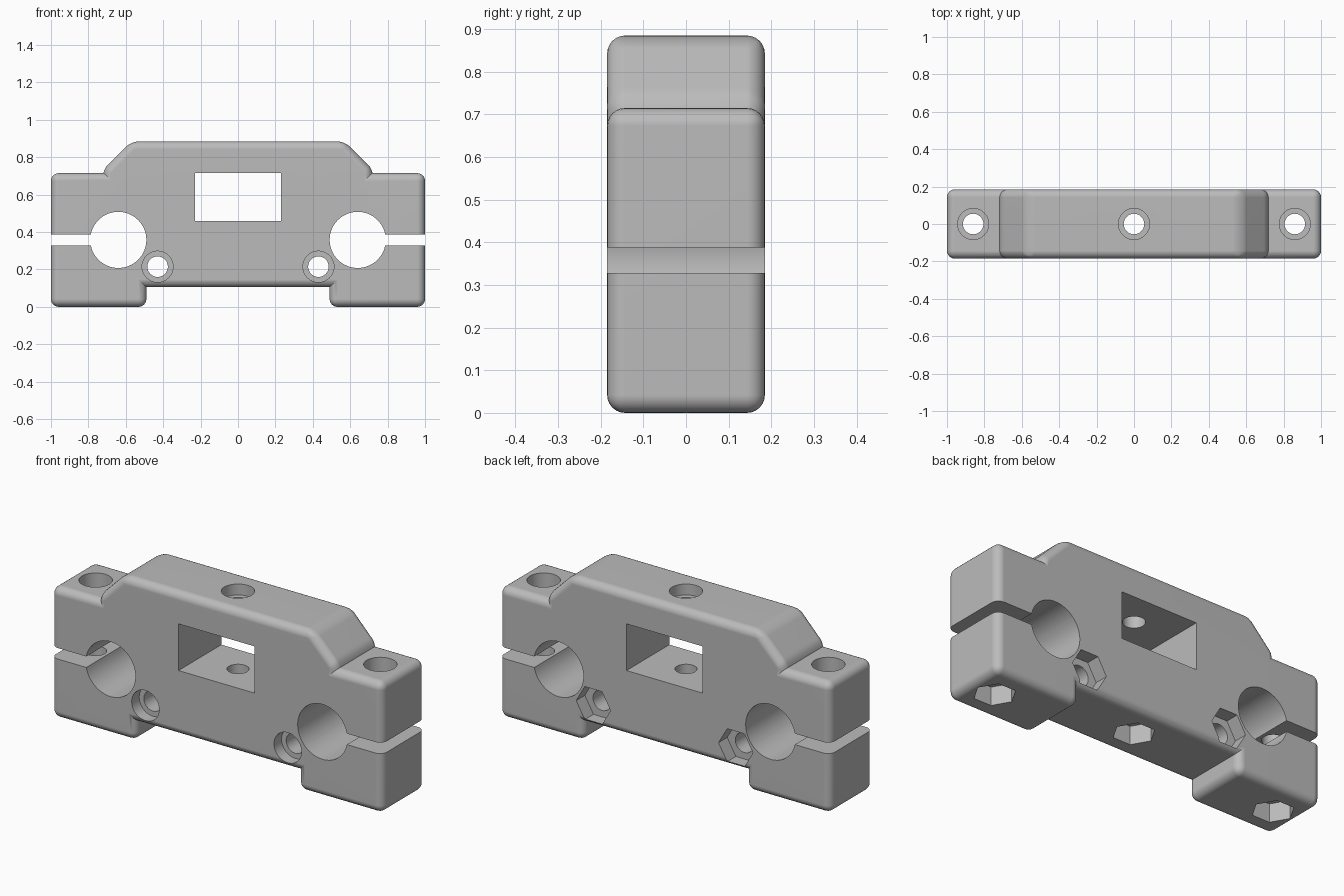
import bpy
import bmesh
from math import cos, sin, pi, radians

cube = bpy.data.objects.get("Cube")
if cube:
    bpy.data.objects.remove(cube, do_unlink=True)

HALF_DEPTH = 0.185
ROUND = 0.042
FAR = 0.5

grey = bpy.data.materials.new("neutral grey")
grey.use_nodes = True
grey.diffuse_color = (0.5, 0.5, 0.5, 1)
bsdf = next(n for n in grey.node_tree.nodes if n.type == 'BSDF_PRINCIPLED')
bsdf.inputs["Base Color"].default_value = (0.5, 0.5, 0.5, 1)


def prism(name, outline, axis, start, end):
    """Extrude a 2D outline along Y (outline in x, z) or Z (outline in x, y)."""
    def place(u, v, t):
        return (u, t, v) if axis == 'Y' else (u, v, t)
    bm = bmesh.new()
    a = [bm.verts.new(place(u, v, start)) for u, v in outline]
    b = [bm.verts.new(place(u, v, end)) for u, v in outline]
    bm.faces.new(a)
    bm.faces.new(b)
    for i in range(len(a)):
        j = (i + 1) % len(a)
        bm.faces.new((a[i], a[j], b[j], b[i]))
    bmesh.ops.recalc_face_normals(bm, faces=bm.faces)
    mesh = bpy.data.meshes.new(name)
    bm.to_mesh(mesh)
    bm.free()
    mesh.materials.append(grey)
    obj = bpy.data.objects.new(name, mesh)
    bpy.context.collection.objects.link(obj)
    return obj


def rect(x0, x1, z0, z1):
    return [(x0, z0), (x1, z0), (x1, z1), (x0, z1)]


def ring(x, v, radius, sides):
    return [(x + radius * cos(2 * pi * i / sides), v + radius * sin(2 * pi * i / sides))
            for i in range(sides)]


def apply(obj, mod):
    bpy.context.view_layer.objects.active = obj
    bpy.ops.object.modifier_apply(modifier=mod.name)


def rounded(obj):
    mod = obj.modifiers.new("round edges", 'BEVEL')
    mod.width = ROUND
    mod.segments = 6
    mod.limit_method = 'ANGLE'
    mod.angle_limit = radians(30)
    apply(obj, mod)
    return obj


def combine(obj, other, operation):
    mod = obj.modifiers.new("combine", 'BOOLEAN')
    mod.operation = operation
    mod.solver = 'EXACT'
    mod.object = other
    apply(obj, mod)
    bpy.data.objects.remove(other, do_unlink=True)


def screw(body, x, v, axis, head, head_depth, nut, nut_depth):
    """Through hole with a round head recess at one end and a hex nut pocket at the other."""
    out = 1 if head > nut else -1
    combine(body, prism("screw_hole", ring(x, v, 0.055, 32), axis, nut - out * 0.2, head + out * 0.2), 'DIFFERENCE')
    combine(body, prism("head_recess", ring(x, v, 0.083, 40), axis, head - out * head_depth, head + out * 0.1), 'DIFFERENCE')
    combine(body, prism("nut_pocket", ring(x, v, 0.104, 6), axis, nut - out * 0.1, nut + out * nut_depth), 'DIFFERENCE')


# Central bridge with sloped shoulders
half = [(0.72, 0.105), (0.72, 0.735), (0.57, 0.885)]
outline = half + [(-x, z) for x, z in reversed(half)]
body = rounded(prism("clamp_body", outline, 'Y', -HALF_DEPTH, HALF_DEPTH))

# End blocks, each bored for a rod and split by a clamping slot
for side in (-1, 1):
    block = rounded(prism("end_block", rect(*sorted((side * 0.49, side)), 0, 0.715),
                          'Y', -HALF_DEPTH, HALF_DEPTH))
    combine(body, block, 'UNION')
for side in (-1, 1):
    combine(body, prism("rod_bore", ring(side * 0.64, 0.358, 0.15, 64), 'Y', -FAR, FAR), 'DIFFERENCE')
    combine(body, prism("clamp_slot", rect(*sorted((side * 0.66, side * 1.1)), 0.328, 0.388),
                        'Y', -FAR, FAR), 'DIFFERENCE')

# Rectangular window
combine(body, prism("window", rect(-0.23, 0.23, 0.46, 0.715), 'Y', -FAR, FAR), 'DIFFERENCE')

# Vertical screws in the ends and centre, horizontal screws beside the bores
screw(body, 0, 0, 'Z', 0.885, 0.06, 0.105, 0.1)
for side in (-1, 1):
    screw(body, side * 0.86, 0, 'Z', 0.715, 0.1, 0, 0.1)
    screw(body, side * 0.43, 0.215, 'Y', -HALF_DEPTH, 0.065, HALF_DEPTH, 0.075)

# Smooth shading with crisp cut edges
body.data.materials.clear()
body.data.materials.append(grey)
for poly in body.data.polygons:
    poly.material_index = 0
bpy.ops.object.select_all(action='DESELECT')
body.select_set(True)
bpy.context.view_layer.objects.active = body
bpy.ops.object.shade_smooth_by_angle(angle=radians(30))
weighted = body.modifiers.new("even shading", 'WEIGHTED_NORMAL')
weighted.keep_sharp = True
